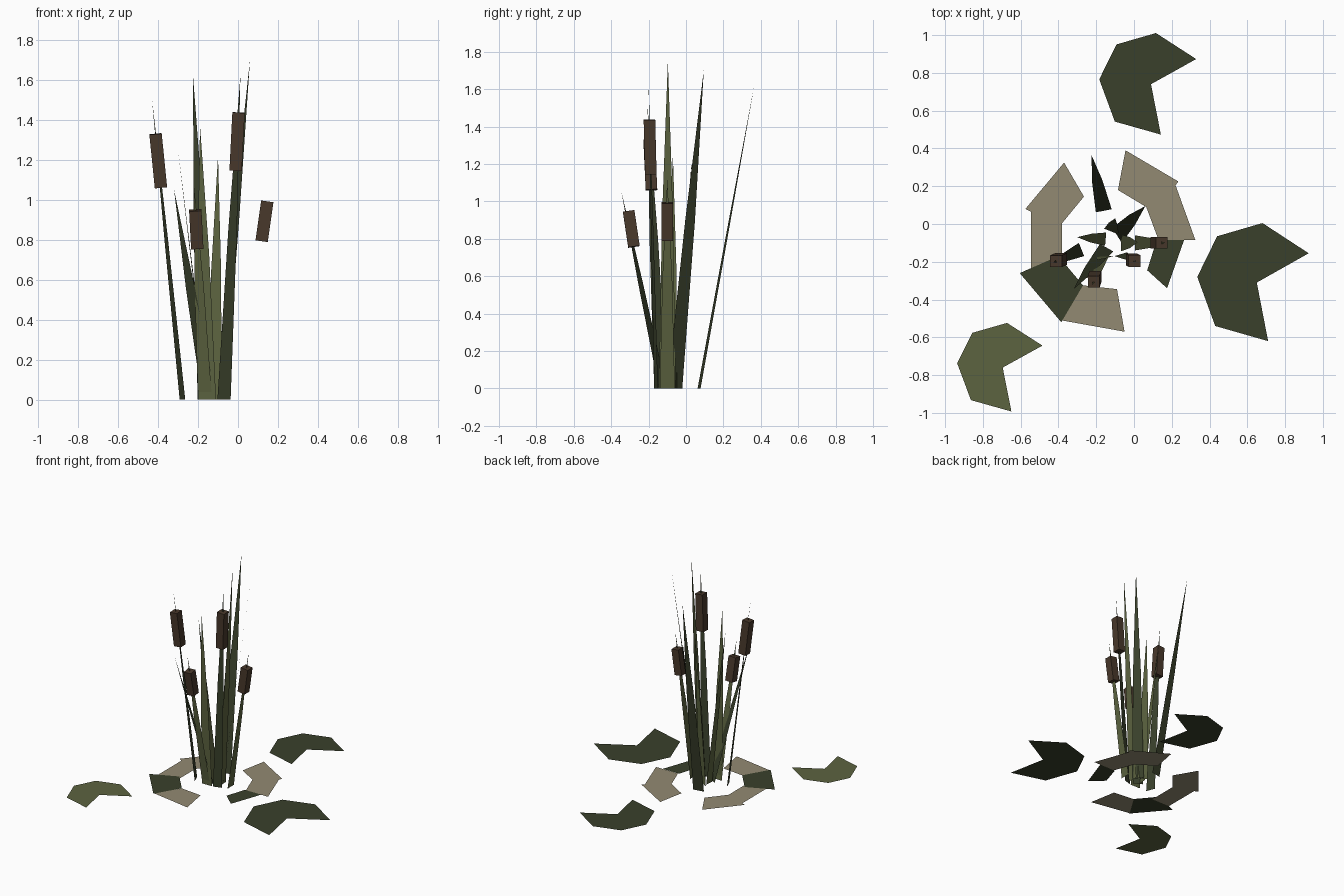
import bpy, bmesh
from mathutils import Vector, Matrix

if "Cube" in bpy.data.objects:
    bpy.data.objects.remove(bpy.data.objects["Cube"])


def mat(name, rgb):
    m = bpy.data.materials.new(name)
    m.diffuse_color = (*rgb, 1)
    m.use_nodes = True
    m.node_tree.nodes["Principled BSDF"].inputs["Base Color"].default_value = m.diffuse_color
    return m


DARK = mat("dark_green", (0.041, 0.051, 0.024))
LIGHT = mat("light_green", (0.107, 0.125, 0.051))
TAN = mat("dry_tan", (0.29, 0.254, 0.168))
BROWN = mat("seed_brown", (0.065, 0.040, 0.024))


def add(name, verts, faces, material):
    me = bpy.data.meshes.new(name)
    me.from_pydata(verts, [], faces)
    me.materials.append(material)
    ob = bpy.data.objects.new(name, me)
    bpy.context.collection.objects.link(ob)
    return ob


def flat(name, pts, material, z=0.0):
    # flat outline on the ground, facing up
    area = sum(a[0] * b[1] - b[0] * a[1] for a, b in zip(pts, pts[1:] + pts[:1]))
    pts = pts if area > 0 else pts[::-1]
    add(name, [(x, y, z) for x, y in pts], [range(len(pts))], material)


def blade(name, base, tip, half, material):
    # thin leaf: base edge, narrower middle edge, pointed tip
    b, t, h = Vector((*base, 0)), Vector(tip), Vector((*half, 0))
    m = b.lerp(t, 0.53)
    add(name, [b - h, b + h, m + h * 0.65, m - h * 0.65, t],
        [(0, 1, 2, 3), (3, 2, 4)], material)


def head(name, base, tip):
    # square seed head threaded on the stem
    b, t = Vector((*base, 0)), Vector(tip)
    axis = (t - b).normalized()
    side = Vector((0, 1, 0)).cross(axis).normalized()
    rot = Matrix((side, axis.cross(side), axis)).transposed().to_4x4()
    bm = bmesh.new()
    bmesh.ops.create_cube(bm, size=1, matrix=Matrix.Translation(b.lerp(t, 0.797)) @ rot
                          @ Matrix.Diagonal((0.062, 0.062, 0.18 * t.z, 1)))
    ob = add(name, [], [], BROWN)
    bm.to_mesh(ob.data)
    bm.free()


# lily pads: notched outline, scaled and placed
pad = [(-0.21, 0.245), (0.03, 0.315), (0.275, 0.155), (0.0, 0.0),
       (0.06, -0.31), (-0.22, -0.23), (-0.315, 0.03)]
for i, (x, y, sx, sy, m) in enumerate([(0.09, 0.74, 0.87, 0.86, DARK),
                                       (0.65, -0.31, 1.0, 1.0, DARK),
                                       (-0.695, -0.76, 0.765, 0.75, LIGHT)]):
    flat(f"lily_pad_{i + 1}", [(x + sx * u, y + sy * v) for u, v in pad], m)

# broken ring of dry and green ground leaves
flat("dry_leaf_left", [(-0.37, 0.325), (-0.265, 0.145), (-0.38, 0.005), (-0.38, -0.235),
                       (-0.545, -0.235), (-0.545, 0.065), (-0.575, 0.08)], TAN)
flat("dry_leaf_right", [(-0.045, 0.39), (0.235, 0.225), (0.22, 0.205), (0.325, -0.085),
                        (0.13, -0.085), (0.065, 0.09), (-0.085, 0.18)], TAN)
flat("dry_leaf_front", [(-0.385, -0.51), (-0.27, -0.325), (-0.09, -0.345), (-0.05, -0.57)], TAN)
flat("ground_leaf_left", [(-0.605, -0.26), (-0.40, -0.17), (-0.27, -0.325), (-0.385, -0.52)],
     DARK, 0.001)
flat("ground_leaf_right", [(0.265, -0.085), (0.175, -0.34), (0.07, -0.245), (0.12, -0.085)],
     DARK, 0.001)

# reed blades: base, tip, half width vector
for i, args in enumerate([
        ((-0.16, 0.07), (-0.225, 0.365, 1.62), (0.042, 0.008), DARK),
        ((-0.09, -0.06), (0.06, 0.095, 1.70), (0.025, -0.04), DARK),
        ((-0.07, -0.10), (0.02, -0.097, 1.75), (0.0, 0.045), LIGHT),
        ((-0.15, -0.08), (-0.30, -0.07, 1.25), (0.003, 0.035), LIGHT),
        ((-0.145, -0.125), (-0.32, -0.345, 1.05), (0.035, -0.02), DARK),
        ((-0.155, -0.17), (-0.19, -0.19, 1.37), (0.045, 0.0), LIGHT),
        ((-0.12, -0.04), (-0.10, 0.03, 1.22), (0.038, -0.015), LIGHT)]):
    blade(f"reed_blade_{i + 1}", *args)

# cattails: stem and seed head
for i, (b, t, h, m) in enumerate([
        ((-0.278, -0.135), (-0.43, -0.205, 1.50), (0.014, -0.035), DARK),
        ((-0.165, -0.165), (-0.22, -0.325, 1.07), (0.035, 0.0), LIGHT),
        ((-0.07, -0.16), (0.012, -0.20, 1.62), (0.033, 0.01), DARK),
        ((0.005, -0.10), (0.165, -0.10, 1.12), (0.0, 0.04), LIGHT)]):
    blade(f"cattail_stem_{i + 1}", b, t, h, m)
    head(f"cattail_head_{i + 1}", b, t)
